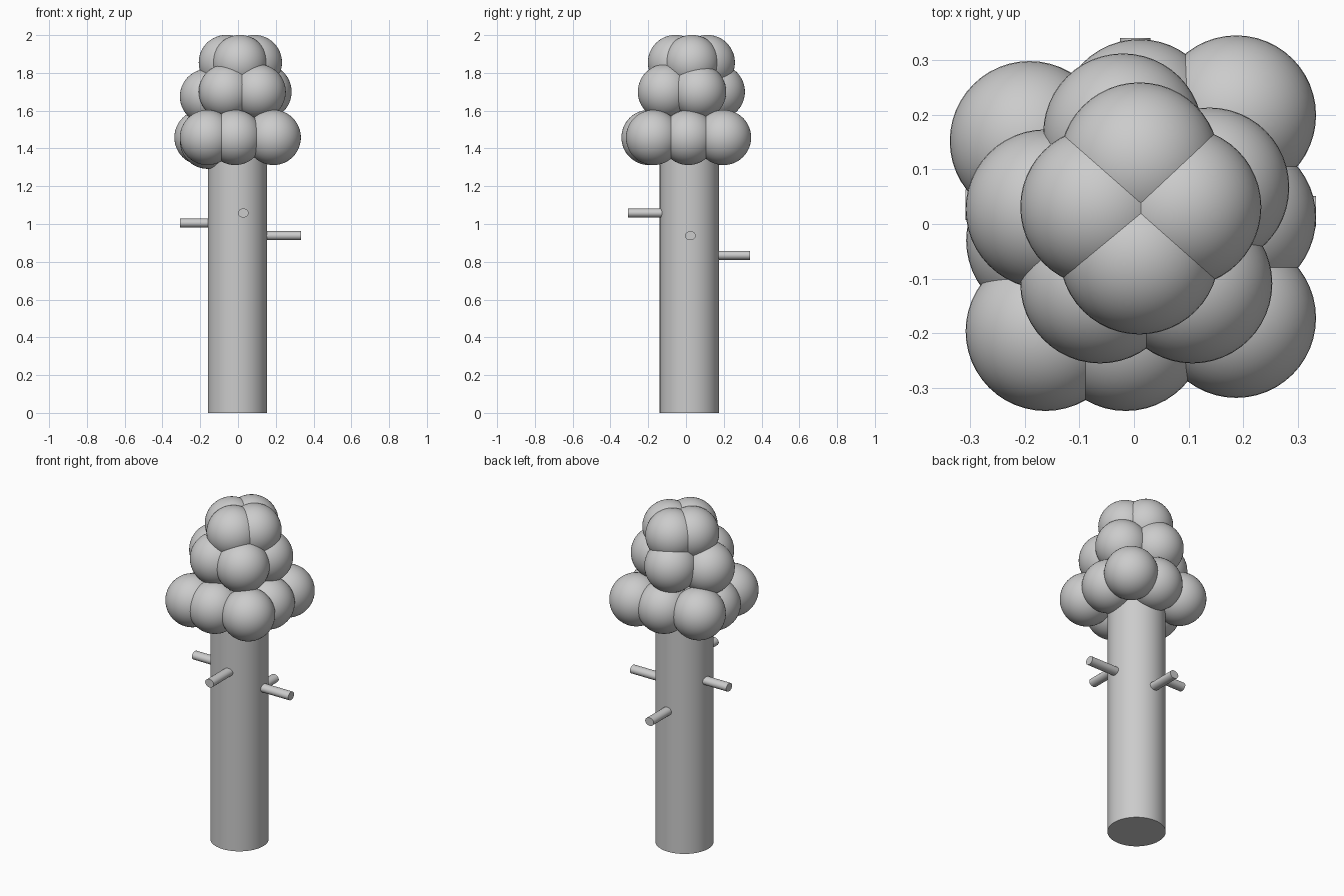
import bpy
from math import pi
from mathutils import Vector

if "Cube" in bpy.data.objects:
    bpy.data.objects.remove(bpy.data.objects["Cube"])


def rod(name, start, end, r_side, r_up, sides):
    """Cylinder between two points with an optionally oval section."""
    a, b = Vector(start), Vector(end)
    axis = b - a
    bpy.ops.mesh.primitive_cylinder_add(vertices=sides, radius=1, depth=1, location=(a + b) / 2)
    o = bpy.context.object
    o.name = name
    if abs(axis.z) > 0.5 * axis.length:
        o.scale = (r_side, r_side, axis.length)
    elif abs(axis.x) > abs(axis.y):
        o.rotation_euler = (0, pi / 2, 0)
        o.scale = (r_up, r_side, axis.length)
    else:
        o.rotation_euler = (pi / 2, 0, 0)
        o.scale = (r_side, r_up, axis.length)
    bpy.ops.object.transform_apply(location=False, rotation=True, scale=True)
    bpy.ops.object.shade_smooth_by_angle()


# trunk
TX, TY = -0.003, 0.018
rod("trunk", (TX, TY, 0), (TX, TY, 1.5), 0.157, 0.157, 64)

# four branch stubs
branches = {
    "branch_left": ((-0.1, 0.035, 1.005), (-0.308, 0.035, 1.005)),
    "branch_right": ((0.1, 0.023, 0.938), (0.333, 0.023, 0.938)),
    "branch_front": ((0.028, -0.08, 1.058), (0.028, -0.308, 1.058)),
    "branch_back": ((0.002, 0.12, 0.834), (0.002, 0.34, 0.834)),
}
for name, (a, b) in branches.items():
    rod(name, a, b, 0.028, 0.024, 32)

# foliage clumps in three tiers
tiers = {
    "foliage_lower": [(-0.162, -0.196, 1.458), (-0.015, -0.196, 1.458), (0.187, -0.172, 1.458),
                      (0.187, 0.012, 1.458), (0.187, 0.199, 1.458), (0.010, 0.192, 1.458),
                      (-0.191, 0.152, 1.458), (-0.161, -0.03, 1.438)],
    "foliage_middle": [(-0.062, -0.109, 1.70), (0.107, -0.109, 1.70), (0.138, 0.067, 1.70),
                       (-0.020, 0.166, 1.70), (-0.162, 0.027, 1.675)],
    "foliage_top": [(0.010, -0.056, 1.855), (0.087, 0.031, 1.855),
                    (0.010, 0.113, 1.855), (-0.062, 0.031, 1.855)],
}
for name, centres in tiers.items():
    for i, c in enumerate(centres):
        bpy.ops.mesh.primitive_uv_sphere_add(segments=48, ring_count=24, radius=0.146, location=c)
        clump = bpy.context.object
        clump.name = f"{name}_{i + 1}"
        bpy.ops.object.shade_smooth()
